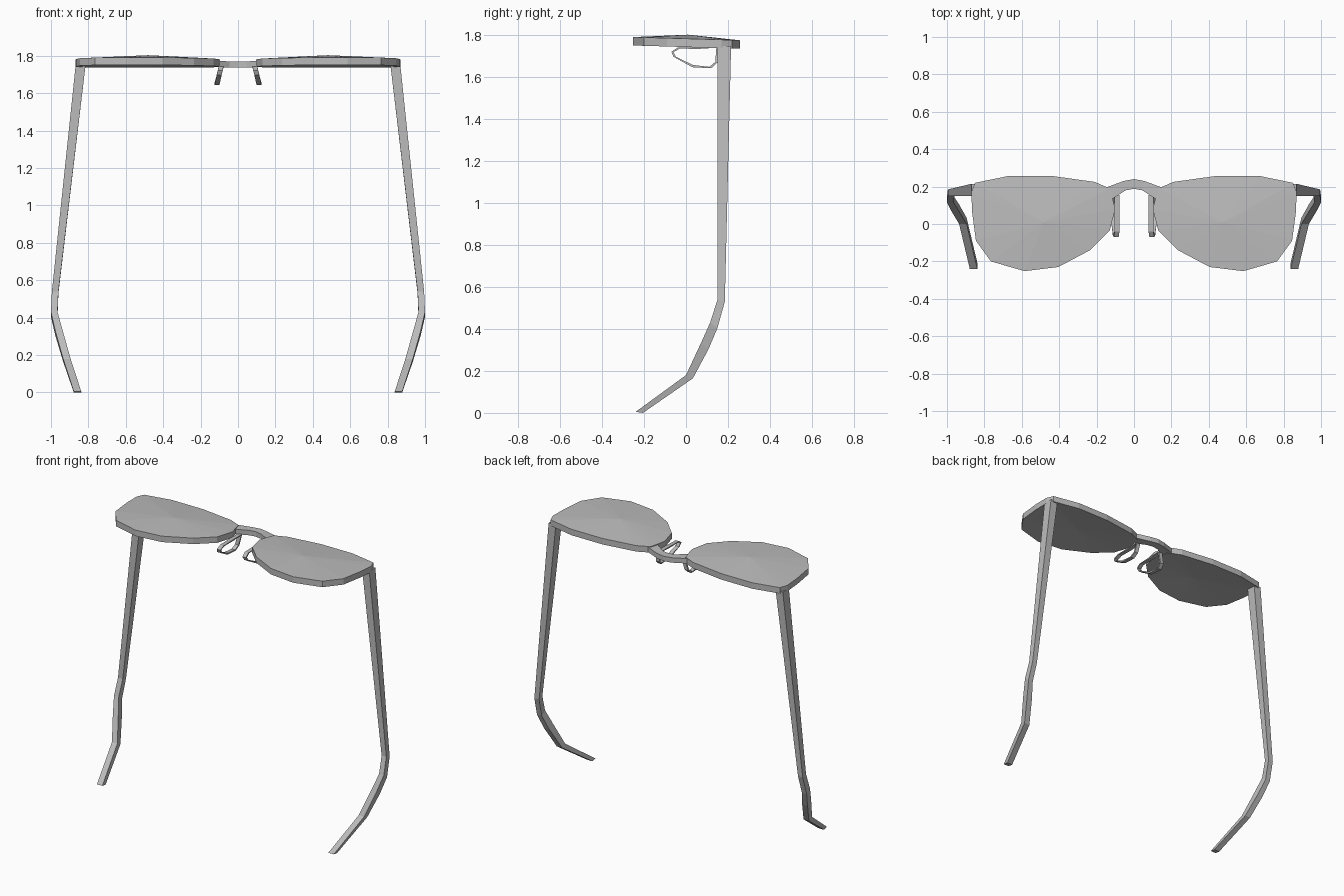
import bpy, bmesh
from mathutils import Vector

if "Cube" in bpy.data.objects:
    bpy.data.objects.remove(bpy.data.objects["Cube"])

grey = bpy.data.materials.new("matte grey")
grey.diffuse_color = (0.5, 0.5, 0.5, 1)
grey.use_nodes = True
grey.node_tree.nodes["Principled BSDF"].inputs["Base Color"].default_value = grey.diffuse_color


def finish(name, bm):
    bmesh.ops.recalc_face_normals(bm, faces=bm.faces)
    mesh = bpy.data.meshes.new(name)
    bm.to_mesh(mesh)
    bm.free()
    mesh.materials.append(grey)
    obj = bpy.data.objects.new(name, mesh)
    bpy.context.collection.objects.link(obj)
    return obj


def loft(name, sections, side=1, closed=False):
    """Skin a list of four-cornered sections, mirrored in x when side is -1."""
    bm = bmesh.new()
    rings = [[bm.verts.new((x * side, y, z)) for x, y, z in s] for s in sections]
    pairs = list(zip(rings, rings[1:]))
    if closed:
        pairs.append((rings[-1], rings[0]))
    else:
        bm.faces.new(rings[0])
        bm.faces.new(rings[-1])
    for a, b in pairs:
        for i in range(4):
            j = (i + 1) % 4
            bm.faces.new((a[i], a[j], b[j], b[i]))
    return finish(name, bm)


# Lens outline, slightly tilted front to back
outline = [(.13, .19), (.21, .225), (.44, .257), (.67, .257), (.85, .22),
           (.87, .17), (.865, .06), (.845, -.09), (.765, -.2), (.585, -.252),
           (.405, -.23), (.235, -.14), (.13, -.035), (.10, .08), (.115, .14)]


def lens(name, side):
    bm = bmesh.new()
    top = [bm.verts.new((x * side, y, 1.784 - .03 * y)) for x, y in outline]
    low = [bm.verts.new((x * side, y, 1.744 - .03 * y)) for x, y in outline]
    top_mid = bm.verts.new((.48 * side, .01, 1.803))
    low_mid = bm.verts.new((.48 * side, .01, 1.762))
    for i in range(len(outline)):
        j = (i + 1) % len(outline)
        bm.faces.new((top[i], top[j], low[j], low[i]))
        bm.faces.new((top[i], top[j], top_mid))
        bm.faces.new((low[i], low[j], low_mid))
    return finish(name, bm)


# Temple arm levels: inner x, outer x, back y, front y, z of each y edge
arm = [(.815, .868, .150, .215, 1.750, 1.750),
       (.960, .995, .150, .185, .540, .530),
       (.965, 1.00, .115, .150, .430, .405),
       (.937, .977, .070, .108, .330, .305),
       (.895, .935, .000, .033, .180, .165),
       (.838, .878, -.240, -.205, .005, .000)]
arm_sections = [[(xi, y0, z0), (xo, y0, z0), (xo, y1, z1), (xi, y1, z1)]
                for xi, xo, y0, y1, z0, z1 in arm]

# Nose pad wire loop in the y-z plane
loop = [Vector(p) for p in [(.155, 1.745), (.150, 1.670), (.120, 1.643),
        (.030, 1.648), (-.060, 1.698), (-.070, 1.722), (-.040, 1.741), (.07, 1.745)]]
centre = sum(loop, Vector((0, 0))) / len(loop)
pad_sections = []
for p in loop:
    q = p + (centre - p).normalized() * .011
    x = .09 + (1.745 - p.y) * .22
    pad_sections.append([(x - .013, p.x, p.y), (x + .013, p.x, p.y),
                         (x + .013, q.x, q.y), (x - .013, q.x, q.y)])

for side, label in ((-1, "left"), (1, "right")):
    lens(label + "_lens", side)
    loft(label + "_temple_arm", arm_sections, side)
    loft(label + "_nose_pad", pad_sections, side, closed=True)

# Arched bridge: x and y of the outer edge, x and y of the inner edge, base z
half = [(.150, .195, .115, .135, 1.742), (.055, .230, .045, .180, 1.736),
        (0, .240, 0, .188, 1.736)]
stations = [(-a, b, -c, d, z) for a, b, c, d, z in half] + half[-2::-1]
loft("bridge", [[(a, b, z), (c, d, z), (c, d, z + .033), (a, b, z + .033)]
                for a, b, c, d, z in stations])
